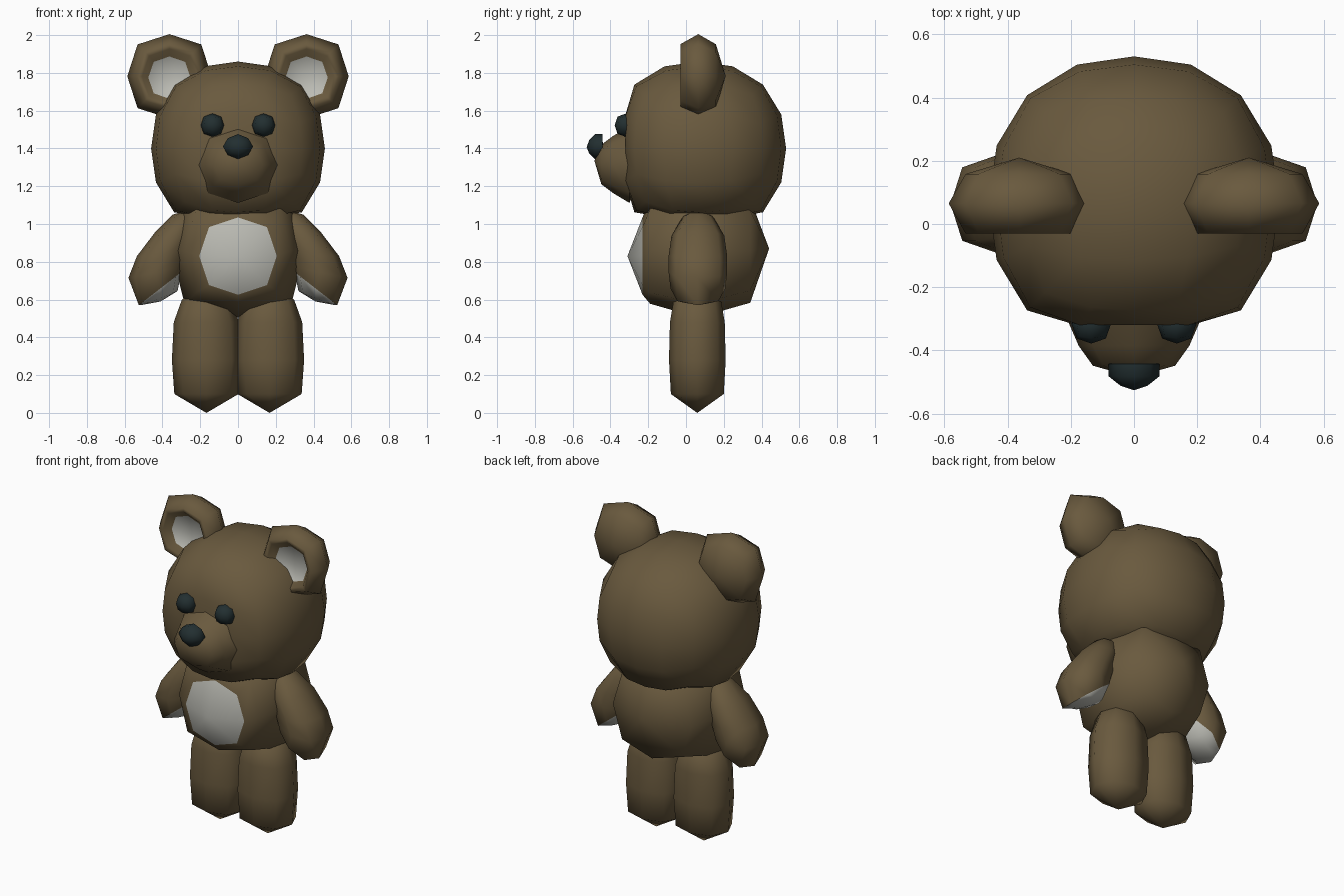
import bpy, bmesh, math
from mathutils import Vector

if "Cube" in bpy.data.objects:
    bpy.data.objects.remove(bpy.data.objects["Cube"])


def material(name, rgb):
    m = bpy.data.materials.new(name)
    m.diffuse_color = (*rgb, 1)
    m.use_nodes = True
    m.node_tree.nodes["Principled BSDF"].inputs["Base Color"].default_value = m.diffuse_color
    return m


BROWN = material("brown fur", (0.142, 0.101, 0.048))
PALE = material("pale grey pads", (0.50, 0.50, 0.455))
DARK = material("dark eyes and nose", (0.016, 0.028, 0.03))


def finish(name, bm, mats, angle=70):
    bmesh.ops.recalc_face_normals(bm, faces=bm.faces)
    me = bpy.data.meshes.new(name)
    bm.to_mesh(me)
    bm.free()
    for m in mats:
        me.materials.append(m)
    me.polygons.foreach_set("use_smooth", [True] * len(me.polygons))
    me.set_sharp_from_angle(angle=math.radians(angle))
    ob = bpy.data.objects.new(name, me)
    bpy.context.collection.objects.link(ob)
    return ob


def blob(name, centre, radii, n, mat, power=2.5, low=(-9, -9, -9)):
    """Rounded cube-sphere with n segments per side, flattened at the low limits."""
    bm = bmesh.new()
    bmesh.ops.create_cube(bm, size=2)
    bmesh.ops.subdivide_edges(bm, edges=bm.edges[:], cuts=n - 1, use_grid_fill=True)
    for v in bm.verts:
        d = Vector([math.tan(c * math.pi / 4) for c in v.co])
        d /= sum(abs(c) ** power for c in d) ** (1 / power)
        v.co = [max(centre[i] + d[i] * radii[i], low[i]) for i in range(3)]
    return finish(name, bm, [mat])


def ring(centre, u, v, diag=1.0):
    """Eight points around a centre; diag scales the four diagonal points."""
    pts = []
    for k in range(8):
        a = k * math.pi / 4
        s = diag if k % 2 else 1
        pts.append(Vector(centre) + s * (math.cos(a) * Vector(u) + math.sin(a) * Vector(v)))
    return pts


def loft(name, start, rings, end, mats=(BROWN,), pad=None, angle=75):
    """Skin rings between two poles; pad(i) tells which bands use the second colour."""
    bm = bmesh.new()
    rows = [[bm.verts.new(p) for p in r] for r in rings]
    a, b = bm.verts.new(start), bm.verts.new(end)
    for i in range(len(rows) + 1):
        for k in range(8):
            j = (k + 1) % 8
            if i == 0:
                vs = (a, rows[0][k], rows[0][j])
            elif i == len(rows):
                vs = (rows[-1][k], b, rows[-1][j])
            else:
                vs = (rows[i - 1][k], rows[i][k], rows[i][j], rows[i - 1][j])
            f = bm.faces.new(vs)
            f.material_index = 1 if pad and pad(i) else 0
    return finish(name, bm, mats, angle)


# Head
blob("head", (0, 0.067, 1.40), (0.46, 0.463, 0.46), 4, BROWN, 2.25, (-9, -0.32, 1.035))

# Muzzle: y, centre z, half width, half height
MUZZLE = [(-0.30, 1.312, 0.212, 0.2), (-0.385, 1.315, 0.175, 0.152), (-0.448, 1.315, 0.13, 0.105)]
loft("muzzle", (0, -0.2, 1.31),
     [ring((0, y, z), (rx, 0, 0), (0, 0, rz), 1.05) for y, z, rx, rz in MUZZLE],
     (0, -0.485, 1.335))

# Nose: flat back, tapering forward
loft("nose", (0, -0.44, 1.41),
     [ring((0, -0.442, 1.41), (0.08, 0, 0), (0, 0, 0.066), 0.95),
      ring((0, -0.482, 1.41), (0.08, 0, 0), (0, 0, 0.066), 0.95),
      ring((0, -0.512, 1.408), (0.042, 0, 0), (0, 0, 0.036))],
     (0, -0.526, 1.407), (DARK,))

# Torso with domed belly patch, lofted from front to back
T = [(-0.23, 0.205, 1.06), (-0.19, 0.28, 1.12), (0.065, 0.353, 1.13), (0.34, 0.275, 1.08)]
loft("torso", (0, -0.31, 0.83),
     [ring((0, y, 0.83 if i == 0 else 0.858), (r, 0, 0), (0, 0, r), d)
      for i, (y, r, d) in enumerate(T)],
     (0, 0.44, 0.87), (BROWN, PALE), lambda i: i == 0)

# Ear: back pole, rim, recessed pale inside
EAR = [(0.158, 0.17, 1.07), (0.065, 0.223, 1.07), (-0.03, 0.17, 1.07),
       (-0.025, 0.145, 1.05), (0.015, 0.112, 1.05)]
# Arm: outer x,z / inner x,z / half depth, from shoulder to palm
ARM = [(0.345, 1.05, 0.20, 1.03, 0.08), (0.44, 0.955, 0.24, 0.92, 0.14),
       (0.535, 0.83, 0.27, 0.83, 0.155), (0.58, 0.715, 0.285, 0.775, 0.155),
       (0.525, 0.57, 0.30, 0.745, 0.145), (0.505, 0.572, 0.32, 0.645, 0.085)]
# Leg: height, half width, half depth
LEG = [(0.1, 0.17, 0.14), (0.28, 0.183, 0.15), (0.48, 0.173, 0.145), (0.6, 0.13, 0.125)]

for s, side in ((-1, "left"), (1, "right")):
    blob(side + "_eye", (s * 0.135, -0.317, 1.523), (0.062, 0.061, 0.062), 2, DARK, 2.3)
    x = s * 0.363
    loft(side + "_ear", (x, 0.21, 1.783),
         [ring((x, y, 1.782 if i < 4 else 1.775), (r, 0, 0), (0, 0, r), d)
          for i, (y, r, d) in enumerate(EAR)],
         (x, 0.02, 1.775), (BROWN, PALE), lambda i: i == 5)
    rings = []
    for ox, oz, ix, iz, d in ARM:
        rings.append(ring((s * (ox + ix) / 2, 0.063, (oz + iz) / 2),
                          (s * (ox - ix) / 2, 0, (oz - iz) / 2), (0, d, 0), 1.06))
    loft(side + "_arm", (s * 0.24, 0.063, 1.08), rings, (s * 0.41, 0.063, 0.59),
         (BROWN, PALE), lambda i: i >= 5, 65)
    x = s * 0.167
    loft(side + "_leg", (x, 0.06, 0.0),
         [ring((x, 0.06, z), (rx, 0, 0), (0, ry, 0), 1.04) for z, rx, ry in LEG],
         (x, 0.06, 0.68))
